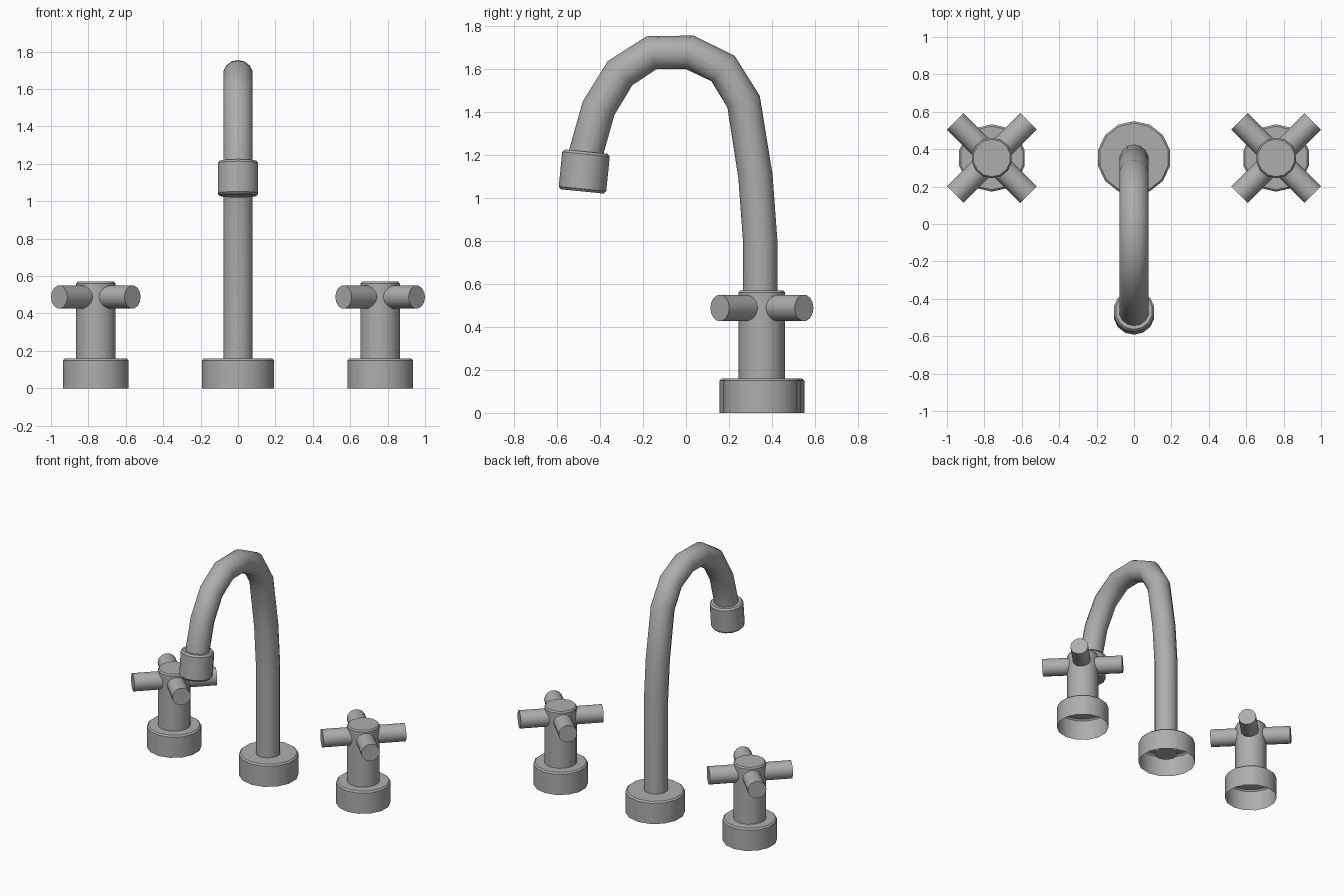
import bpy
import bmesh
import math
from mathutils import Vector

cube = bpy.data.objects.get("Cube")
if cube:
    bpy.data.objects.remove(cube, do_unlink=True)

metal = bpy.data.materials.new("brushed grey metal")
metal.use_nodes = True
GREY = (0.42, 0.42, 0.42, 1)
metal.diffuse_color = GREY
metal.node_tree.nodes["Principled BSDF"].inputs["Base Color"].default_value = GREY

BACK = 0.353      # y of the mounting line
HANDLE_X = 0.76   # distance of each handle from the middle


def sweep(name, path, radii, sides, cap_start=True, cap_end=True, tangents=None):
    """Loft rings of the given radii along a path of points."""
    path = [Vector(p) for p in path]
    bm = bmesh.new()
    rings = []
    for i, p in enumerate(path):
        if tangents:
            t = Vector(tangents)
        else:
            before = (p - path[i - 1]).normalized() if i else Vector()
            after = (path[i + 1] - p).normalized() if i + 1 < len(path) else Vector()
            t = before + after
        t.normalize()
        side = Vector((1, 0, 0)) if abs(t.x) < 0.5 else Vector((0, 0, 1))
        u = (side - t * side.dot(t)).normalized()
        v = t.cross(u)
        ring = []
        for k in range(sides):
            a = math.pi / 2 + math.tau * k / sides
            ring.append(bm.verts.new(p + radii[i] * (u * math.cos(a) + v * math.sin(a))))
        rings.append(ring)
    for low, high in zip(rings, rings[1:]):
        for k in range(sides):
            n = (k + 1) % sides
            bm.faces.new((low[k], low[n], high[n], high[k]))
    if cap_start:
        bm.faces.new(rings[0][::-1])
    if cap_end:
        bm.faces.new(rings[-1])
    mesh = bpy.data.meshes.new(name)
    bm.to_mesh(mesh)
    bm.free()
    mesh.materials.append(metal)
    obj = bpy.data.objects.new(name, mesh)
    bpy.context.collection.objects.link(obj)
    bpy.ops.object.select_all(action='DESELECT')
    obj.select_set(True)
    bpy.context.view_layer.objects.active = obj
    bpy.ops.object.shade_smooth_by_angle(angle=math.radians(35))
    return obj


def upright(name, x, profile, sides, **caps):
    """Turned part standing on the mounting line; profile is (radius, z)."""
    return sweep(name, [(x, BACK, z) for r, z in profile],
                 [r for r, z in profile], sides, tangents=(0, 0, 1), **caps)


def base_cup(name, x, r):
    # hollow below, with a slightly bevelled top edge
    upright(name, x, [(r, 0), (r, 0.15), (r - 0.01, 0.16)], 14, cap_start=False)


# Spout: base, curved pipe and nozzle
base_cup("spout_base", 0, 0.197)
bend = [(BACK - 0.008, 0.07), (0.345, 0.8), (0.323, 1.1), (0.268, 1.447),
        (0.172, 1.602), (0.017, 1.677), (-0.16, 1.675), (-0.307, 1.58),
        (-0.407, 1.416), (-0.465, 1.21), (-0.473, 1.12)]
sweep("spout_pipe", [(0, y, z) for y, z in bend], [0.08] * len(bend), 14)

top = Vector((0, -0.464, 1.215))
down = Vector((0, -0.1, -0.995)).normalized()
steps = [(0, 0.1), (0.012, 0.111), (0.174, 0.111), (0.186, 0.1)]
sweep("spout_nozzle", [top + down * d for d, r in steps],
      [r for d, r in steps], 14, tangents=down)

# Handles: base, stem and four-armed cross
for label, x in (("left", HANDLE_X), ("right", -HANDLE_X)):
    base_cup(label + "_handle_base", x, 0.18)
    upright(label + "_handle_stem", x,
            [(0.108, 0.155), (0.108, 0.56), (0.1, 0.57)], 14)
    for n, turn in enumerate((45, 135)):
        a = math.radians(turn)
        reach = Vector((math.cos(a), math.sin(a), 0)) * 0.277
        mid = Vector((x, BACK, 0.488))
        sweep(f"{label}_handle_bar_{n + 1}", [mid - reach, mid + reach],
              [0.062, 0.062], 14)
